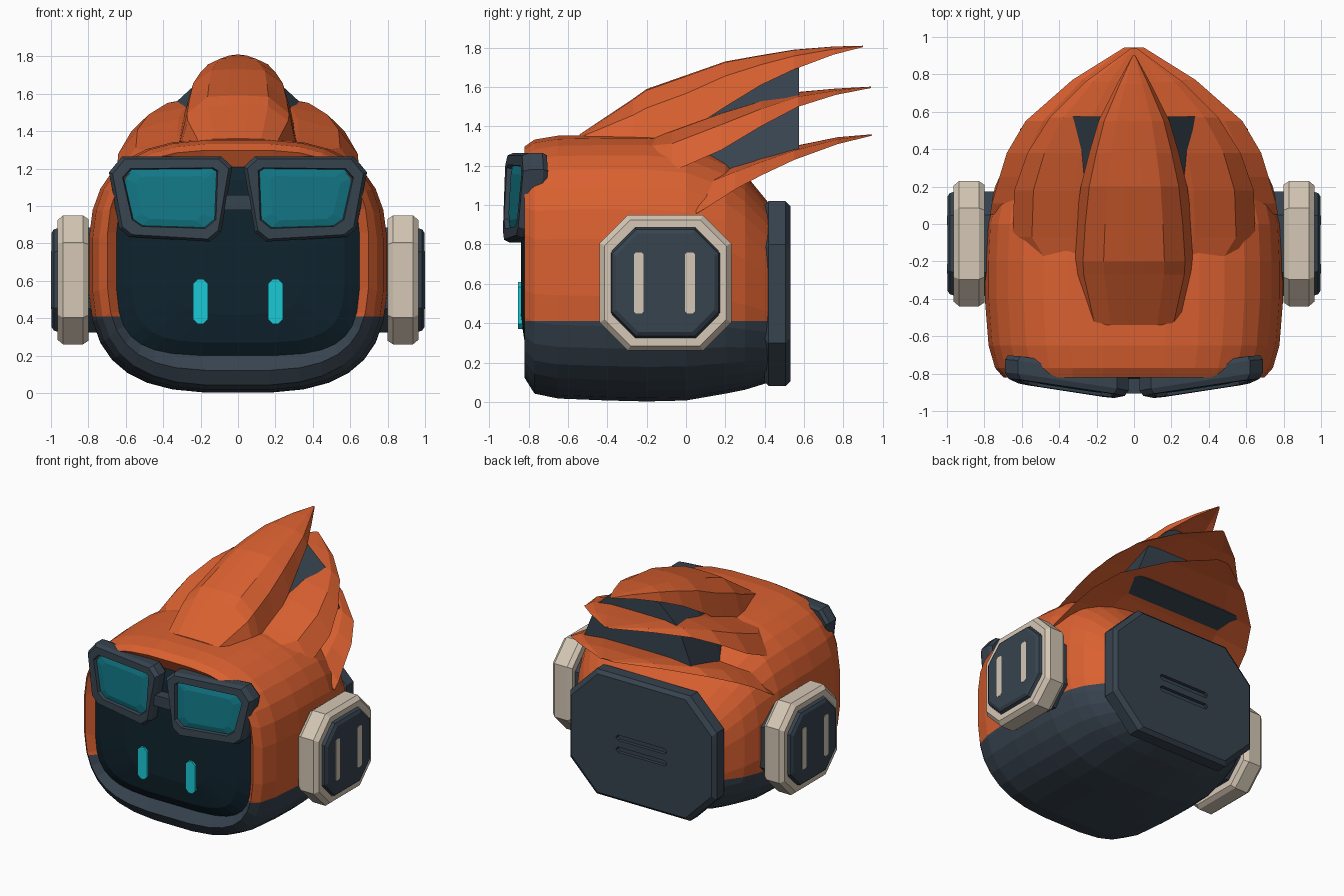
import bpy, bmesh, math

if "Cube" in bpy.data.objects:
    bpy.data.objects.remove(bpy.data.objects["Cube"])

def mat(name, rgb):
    m = bpy.data.materials.new(name)
    m.diffuse_color = (*rgb, 1)
    m.use_nodes = True
    m.node_tree.nodes["Principled BSDF"].inputs["Base Color"].default_value = m.diffuse_color
    return m

ORANGE = mat("orange", (0.70, 0.118, 0.030))
SLATE = mat("slate", (0.038, 0.056, 0.077))
NAVY = mat("dark navy", (0.005, 0.017, 0.027))
TEAL = mat("lens teal", (0.006, 0.185, 0.235))
CYAN = mat("eye cyan", (0.010, 0.58, 0.66))
BEIGE = mat("beige", (0.66, 0.57, 0.46))

def loft(name, rings, mats, caps=(True, True), split=None, rule=None):
    """Skin a list of equal-length closed rings; optional flat cut and face colour rule."""
    bm = bmesh.new()
    vs = [[bm.verts.new(p) for p in r] for r in rings]
    n = len(vs[0])
    for a, b in zip(vs, vs[1:]):
        for i in range(n):
            bm.faces.new((a[i], a[(i + 1) % n], b[(i + 1) % n], b[i]))
    if caps[0]:
        bm.faces.new(vs[0])
    if caps[1]:
        bm.faces.new(vs[-1])
    if split is not None:
        bmesh.ops.bisect_plane(bm, geom=bm.verts[:] + bm.edges[:] + bm.faces[:],
                               plane_co=(0, 0, split), plane_no=(0, 0, 1))
    bmesh.ops.recalc_face_normals(bm, faces=bm.faces[:])
    if rule:
        for f in bm.faces:
            f.material_index = rule(f.calc_center_median())
    me = bpy.data.meshes.new(name)
    bm.to_mesh(me)
    bm.free()
    for m in mats:
        me.materials.append(m)
    ob = bpy.data.objects.new(name, me)
    bpy.context.collection.objects.link(ob)
    return ob

def oval(y, a, z0, z1, n=3.0, seg=32):
    """Rounded-square ring in the xz plane."""
    c, b, out = (z0 + z1) / 2, (z1 - z0) / 2, []
    for i in range(seg):
        t = 2 * math.pi * (i + 0.5) / seg
        co, si = math.cos(t), math.sin(t)
        out.append((math.copysign(abs(co) ** (2 / n), co) * a, y,
                    c + math.copysign(abs(si) ** (2 / n), si) * b))
    return out

def octagon(w, h, c):
    return [(w, h - c), (w - c, h), (c - w, h), (-w, h - c),
            (-w, c - h), (c - w, -h), (w - c, -h), (w, c - h)]

def ring_y(pts, y, cx, cz):
    return [(cx + u, y, cz + v) for u, v in pts]

def ring_x(pts, x, cy, cz):
    return [(x, cy + u, cz + v) for u, v in pts]

# Head shell with folded-in front rim, dark lower half
head = [oval(-0.77, 0.65, 0.20, 1.21, 4), oval(-0.82, 0.70, 0.12, 1.30, 3.3),
        oval(-0.77, 0.745, 0.04, 1.335), oval(-0.65, 0.78, 0.015, 1.355),
        oval(-0.40, 0.80, 0.005, 1.36), oval(-0.20, 0.80, 0.0, 1.36),
        oval(0.0, 0.79, 0.005, 1.34), oval(0.2, 0.745, 0.04, 1.25),
        oval(0.3, 0.70, 0.06, 1.16), oval(0.43, 0.60, 0.10, 1.0)]
loft("head_shell", head, [ORANGE, SLATE], (False, True), 0.41, lambda c: int(c.z < 0.41))

# Domed face screen
loft("face_screen", [oval(-0.77, 0.65, 0.20, 1.21, 4), oval(-0.815, 0.57, 0.27, 1.14, 4),
                     oval(-0.838, 0.36, 0.42, 0.98, 3.5)], [NAVY], (False, True))

# Eyes
for s, side in ((-1, "left"), (1, "right")):
    eye = octagon(0.04, 0.12, 0.025)
    loft(side + "_eye", [ring_y(eye, -0.80, s * 0.2, 0.49), ring_y(eye, -0.853, s * 0.2, 0.49)], [CYAN])

# Goggles: angled frames with inset lenses
FRAME = [(0.03, 1.21), (0.09, 1.265), (0.62, 1.265), (0.69, 1.18),
         (0.635, 0.88), (0.58, 0.835), (0.15, 0.81), (0.09, 0.86)]
LENS = [(0.115, 1.185), (0.14, 1.20), (0.57, 1.195), (0.61, 1.15),
        (0.56, 0.93), (0.51, 0.895), (0.18, 0.885), (0.125, 0.93)]

def goggle_ring(pts, s, depth, k=1.0):
    out = []
    for x, z in pts:
        x, z = 0.36 + (x - 0.36) * k, 1.04 + (z - 1.04) * k
        out.append((s * x, -0.95 + 0.15 * x + 0.06 * (z - 0.81) + depth, z))
    return out

for s, side in ((-1, "left"), (1, "right")):
    loft(side + "_goggle_frame",
         [goggle_ring(FRAME, s, 0.125, 0.95), goggle_ring(FRAME, s, 0.10), goggle_ring(FRAME, s, 0.03),
          goggle_ring(FRAME, s, 0.0, 0.94), goggle_ring(LENS, s, 0.0, 1.03),
          goggle_ring(LENS, s, 0.025)], [SLATE], (True, False))
    loft(side + "_lens", [goggle_ring(LENS, s, 0.024), goggle_ring(LENS, s, 0.012, 0.75)],
         [TEAL], (False, True))
bridge = octagon(0.08, 0.04, 0.012)
loft("goggle_bridge", [ring_y(bridge, -0.80, 0, 1.02), ring_y(bridge, -0.905, 0, 1.02)], [SLATE])

# Ear pods: slate core, beige collar, two raised marks
for s, side in ((-1, "left"), (1, "right")):
    cy, cz = -0.105, 0.605
    loft(side + "_ear_core",
         [ring_x(octagon(r, r, r * 0.45), s * x, cy, cz)
          for x, r in ((0.66, 0.28), (0.955, 0.28), (0.985, 0.27), (0.998, 0.25))], [SLATE])
    loft(side + "_ear_collar",
         [ring_x(octagon(r, r + 0.01, r * 0.43), s * x, cy, cz)
          for x, r in ((0.80, 0.27), (0.80, 0.315), (0.83, 0.335), (0.935, 0.335),
                       (0.965, 0.31), (0.965, 0.27))], [BEIGE], (False, False))
    for k, y in enumerate((-0.24, 0.02)):
        bar = octagon(0.025, 0.155, 0.01)
        loft(f"{side}_ear_mark_{k + 1}", [ring_x(bar, s * 0.997, y, cz), ring_x(bar, s * 1.0, y, cz)], [BEIGE])

# Back panel with two grooves
panel = loft("back_panel", [ring_y(octagon(w, w - 0.14, 0.22), y, 0, 0.55)
                            for y, w in ((0.40, 0.59), (0.42, 0.61), (0.505, 0.61), (0.53, 0.585))], [SLATE])
for k, z in enumerate((0.47, 0.56)):
    slot = octagon(0.21, 0.02, 0.015)
    cutter = loft(f"groove_cutter_{k + 1}", [ring_y(slot, 0.505, 0, z), ring_y(slot, 0.6, 0, z)], [SLATE])
    cutter.hide_render = True
    cutter.hide_set(True)
    mod = panel.modifiers.new("groove", 'BOOLEAN')
    mod.operation, mod.object, mod.solver = 'DIFFERENCE', cutter, 'EXACT'

# Swept hair layers: sections of (y, half width, edge height, top height)
def hair(name, sections):
    rings = []
    for y, w, e, t in sections:
        h = t - e
        half = [(w, e), (0.84 * w, e + 0.68 * h), (0.5 * w, t - 0.02 * h), (0.16 * w, t)]
        prof = half + [(-x, z) for x, z in reversed(half)]
        prof += [(-0.6 * w, e + 0.3 * h), (0.6 * w, e + 0.3 * h)]
        rings.append([(x, y, z) for x, z in prof])
    loft(name, rings, [ORANGE])

hair("top_hair", [(-0.54, 0.25, 1.31, 1.36), (-0.27, 0.32, 1.28, 1.54), (-0.2, 0.325, 1.29, 1.59),
                  (0.0, 0.31, 1.37, 1.66), (0.2, 0.285, 1.50, 1.73), (0.38, 0.24, 1.61, 1.762),
                  (0.55, 0.19, 1.69, 1.79), (0.75, 0.09, 1.765, 1.806), (0.90, 0.008, 1.803, 1.81)])
hair("middle_hair", [(-0.27, 0.49, 1.27, 1.31), (-0.18, 0.57, 1.22, 1.34), (-0.07, 0.65, 1.17, 1.38),
                     (0.18, 0.64, 1.28, 1.47), (0.38, 0.57, 1.40, 1.53), (0.57, 0.45, 1.50, 1.575),
                     (0.76, 0.26, 1.56, 1.592), (0.94, 0.015, 1.595, 1.602)])
hair("lower_hair", [(0.05, 0.77, 0.955, 1.10), (0.11, 0.76, 0.99, 1.17), (0.25, 0.72, 1.08, 1.21),
                    (0.38, 0.68, 1.15, 1.25), (0.55, 0.58, 1.23, 1.30), (0.77, 0.33, 1.31, 1.345),
                    (0.945, 0.05, 1.353, 1.36)])

# Slate core filling the gaps between hair layers
def core(y, top, low):
    half = [(0.46, low), (0.34, low + (top - low) * 0.62), (0.14, top)]
    return [(x, y, z) for x, z in half] + [(-x, y, z) for x, z in reversed(half)]
loft("hair_core", [core(0.0, 1.44, 1.0), core(0.2, 1.58, 1.12), core(0.575, 1.73, 1.25)], [SLATE])
